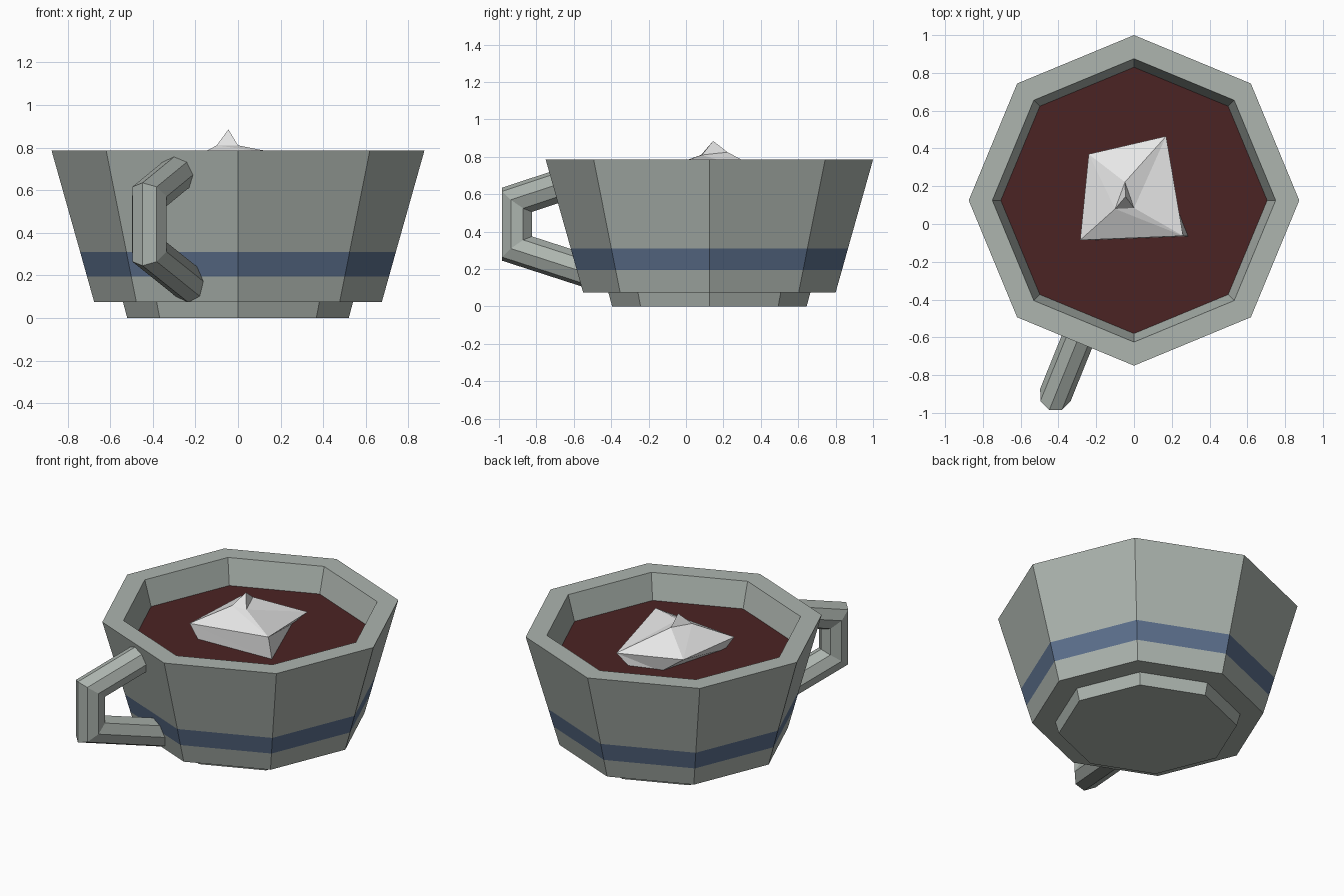
import bpy, math
from mathutils import Vector

if "Cube" in bpy.data.objects:
    bpy.data.objects.remove(bpy.data.objects["Cube"])

CY = 0.125                      # cup axis sits at y = 0.125
SIDES = 8


def material(name, srgb):
    m = bpy.data.materials.new(name)
    lin = [((c / 255 + 0.055) / 1.055) ** 2.4 for c in srgb]
    m.diffuse_color = (*lin, 1)
    m.use_nodes = True
    m.node_tree.nodes["Principled BSDF"].inputs["Base Color"].default_value = m.diffuse_color
    return m


GREY = material("grey_green_ceramic", (173, 181, 175))
BLUE = material("blue_stripe", (93, 113, 142))
BROWN = material("dark_cocoa", (75, 36, 36))
WHITE = material("white_cream", (236, 236, 236))


def add_mesh(name, verts, faces, mats, face_mats=None):
    me = bpy.data.meshes.new(name)
    me.from_pydata(verts, [], faces)
    for m in mats:
        me.materials.append(m)
    for i, p in enumerate(me.polygons):
        p.material_index = face_mats[i] if face_mats else 0
    ob = bpy.data.objects.new(name, me)
    bpy.context.collection.objects.link(ob)
    return ob


def ring(r, z):
    return [(r * math.cos(i * math.tau / SIDES),
             CY + r * math.sin(i * math.tau / SIDES), z) for i in range(SIDES)]


def bridge(n_rings):
    n = SIDES
    return [(k * n + i, k * n + (i + 1) % n, (k + 1) * n + (i + 1) % n, (k + 1) * n + i)
            for k in range(n_rings - 1) for i in range(n)]


# Cup: foot, flared wall with stripe, rim and inner wall
profile = [(0.52, 0), (0.54, 0.075), (0.675, 0.075), (0.709, 0.195), (0.741, 0.31),
           (0.875, 0.785), (0.75, 0.785), (0.705, 0.625)]
verts = [v for r, z in profile for v in ring(r, z)]
faces = bridge(len(profile))
face_mats = [1 if i // SIDES == 3 else 0 for i in range(len(faces))]
faces.append(tuple(reversed(range(SIDES))))
face_mats.append(0)
add_mesh("cup", verts, faces, [GREY, BLUE], face_mats)

# Drink surface
add_mesh("drink", ring(0.705, 0.625), [tuple(range(SIDES))], [BROWN])

# Handle: eight-sided tube with mitred corners, in a radial plane
ang = math.radians(180 + 68)
out = Vector((math.cos(ang), math.sin(ang), 0))
side = Vector((-out.y, out.x, 0))
R = 0.087
path = [out * r + Vector((0, CY, z)) for r, z in
        [(0.72, 0.69), (1.11, 0.57), (1.11, 0.31), (0.60, 0.157)]]
verts = []
for k, p in enumerate(path):
    d_in = (p - path[k - 1]).normalized() if k else (path[1] - p).normalized()
    d_out = (path[k + 1] - p).normalized() if k < len(path) - 1 else d_in
    t = (d_in + d_out).normalized()
    nrm = side.cross(t) / t.dot(d_in)
    for i in range(SIDES):
        a = i * math.tau / SIDES
        verts.append(p + (side * math.sin(a) + nrm * math.cos(a)) * R)
n = len(verts)
faces = bridge(len(path)) + [tuple(reversed(range(SIDES))), tuple(range(n - SIDES, n))]
handle = add_mesh("handle", verts, faces, [GREY])

# Cream dollop: peak, three-point shoulder, four wide corners, base in the drink
P, A, B, C = 0, 1, 2, 3
verts = [(-0.045, 0.145, 0.885),
         (-0.10, 0.08, 0.81), (0, 0.085, 0.81), (-0.048, 0.222, 0.825),
         (-0.285, -0.085, 0.71), (0.26, -0.063, 0.759), (0.17, 0.465, 0.695), (-0.24, 0.37, 0.725),
         (-0.22, -0.085, 0.615), (0.288, -0.065, 0.615), (0.09, 0.44, 0.615), (-0.09, 0.38, 0.615)]
faces = [(P, A, B), (P, B, C), (P, C, A),
         (A, 4, 5), (A, 5, B), (B, 5, 6), (B, 6, C), (C, 6, 7), (C, 7, A), (A, 7, 4),
         (11, 10, 9, 8)]
for i in range(4):
    j = (i + 1) % 4
    faces += [(4 + i, 8 + i, 8 + j), (4 + i, 8 + j, 4 + j)]
add_mesh("cream_dollop", verts, faces, [WHITE])

# Consistent outward normals on the closed parts
import bmesh
for name in ("handle", "cream_dollop"):
    me = bpy.data.objects[name].data
    bm = bmesh.new()
    bm.from_mesh(me)
    bmesh.ops.recalc_face_normals(bm, faces=bm.faces)
    bm.to_mesh(me)
    bm.free()
